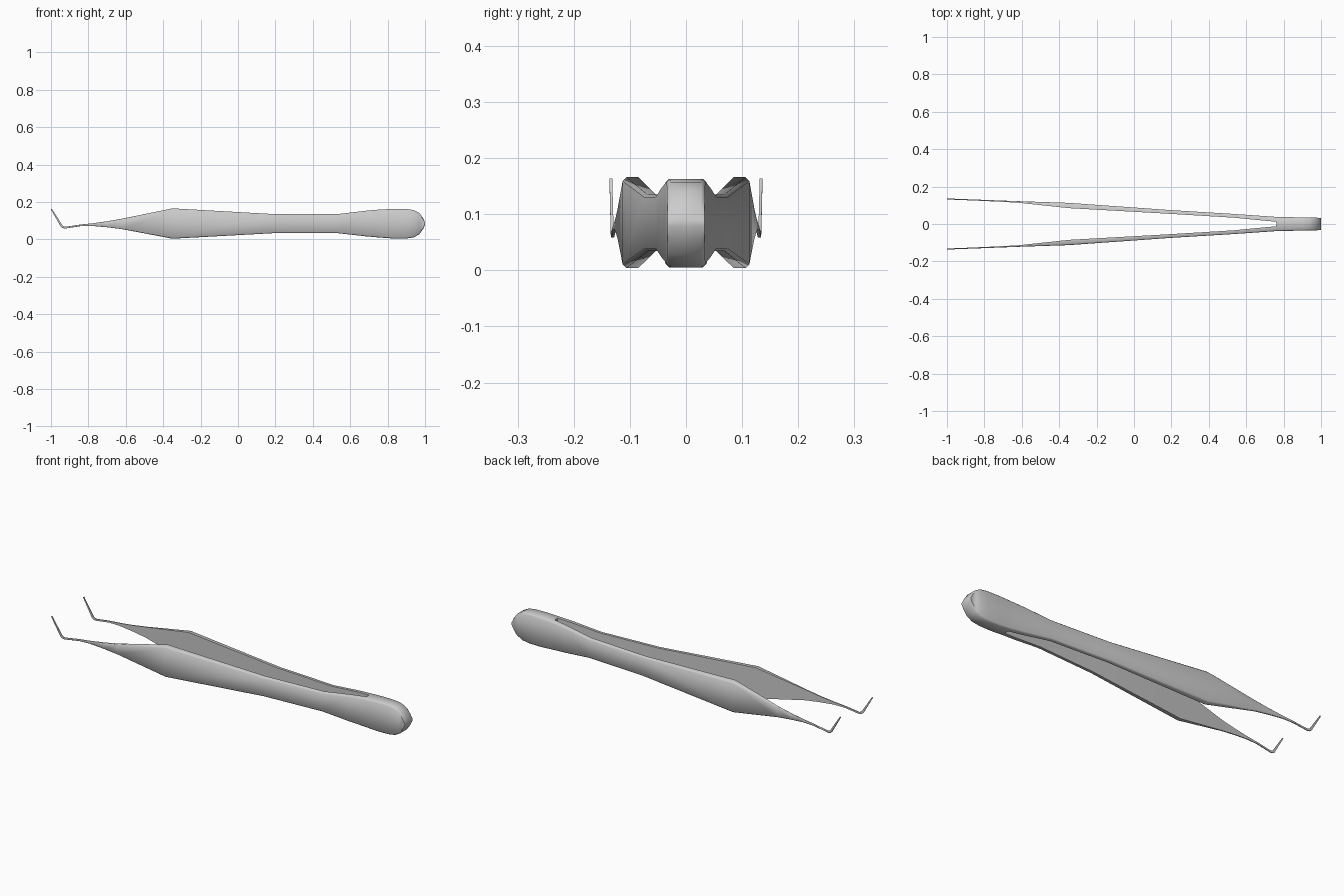
import bpy, bmesh

if "Cube" in bpy.data.objects:
    bpy.data.objects.remove(bpy.data.objects["Cube"])

# Side outline: lower edge (x, z) and upper edge (x, z) from the bent tip to the rounded end
TIP = [(-1.0, .160, -.996, .164), (-.947, .068, -.937, .074), (-.938, .061, -.929, .070),
       (-.925, .058, -.922, .068), (-.90, .062, -.90, .071), (-.84, .071, -.84, .080)]
BODY = [(-.78, .072, .086), (-.70, .065, .097), (-.62, .055, .111), (-.35, .004, .166),
        (.20, .034, .135), (.53, .034, .135), (.68, .017, .153), (.76, .010, .160)]
HEAD = [(.761, .010, .160), (.83, .005, .163), (.90, .005, .163), (.94, .011, .157),
        (.97, .028, .141), (.99, .056, .113), (1.0, .078, .091)]
# x, outer y, thickness
WIDTH = [(-1, .1365, .005), (-.80, .129, .006), (-.62, .122, .008), (-.35, .113, .028),
         (.20, .074, .020), (.53, .054, .020), (.76, .038, .026), (1, .033, .026)]


def width(x):
    for (x0, y0, t0), (x1, y1, t1) in zip(WIDTH, WIDTH[1:]):
        if x <= x1:
            f = (x - x0) / (x1 - x0)
            return y0 + f * (y1 - y0), t0 + f * (t1 - t0)
    return WIDTH[-1][1:]


def ring(bm, xl, zl, xh, zh, closed):
    yo, t = width((xl + xh) / 2)
    yi = 0 if closed else yo - t
    c = min(.25 * t, .007)
    f = min(.3, c / (abs(zh - zl) + abs(xh - xl)))

    def at(y, s):
        return bm.verts.new((xl + s * (xh - xl), y, zl + s * (zh - zl)))
    return [at(yi, 0), at(yo - c, 0), at(yo, f), at(yo, 1 - f), at(yo - c, 1), at(yi, 1)]


# Half of the tweezers, lofted along its length
bm = bmesh.new()
rings = [ring(bm, *s, False) for s in TIP]
rings += [ring(bm, x, a, x, b, False) for x, a, b in BODY]
rings += [ring(bm, x, a, x, b, True) for x, a, b in HEAD]
split = len(TIP) + len(BODY)
for k, (a, b) in enumerate(zip(rings, rings[1:])):
    for i in range(6):
        if i == 5 and k >= split:   # halves are joined at the head
            continue
        j = (i + 1) % 6
        bm.faces.new((a[i], a[j], b[j], b[i]))
bm.faces.new(rings[0])
bm.faces.new(rings[-1])
bmesh.ops.recalc_face_normals(bm, faces=bm.faces)
me = bpy.data.meshes.new("tweezers")
bm.to_mesh(me)
bm.free()
obj = bpy.data.objects.new("tweezers", me)
bpy.context.collection.objects.link(obj)

# Second arm by mirroring
m = obj.modifiers.new("mirror", 'MIRROR')
m.use_axis = (False, True, False)
m.merge_threshold = .0005
bpy.context.view_layer.objects.active = obj
obj.select_set(True)
bpy.ops.object.modifier_apply(modifier="mirror")
bpy.ops.object.shade_smooth_by_angle(angle=1.0)
